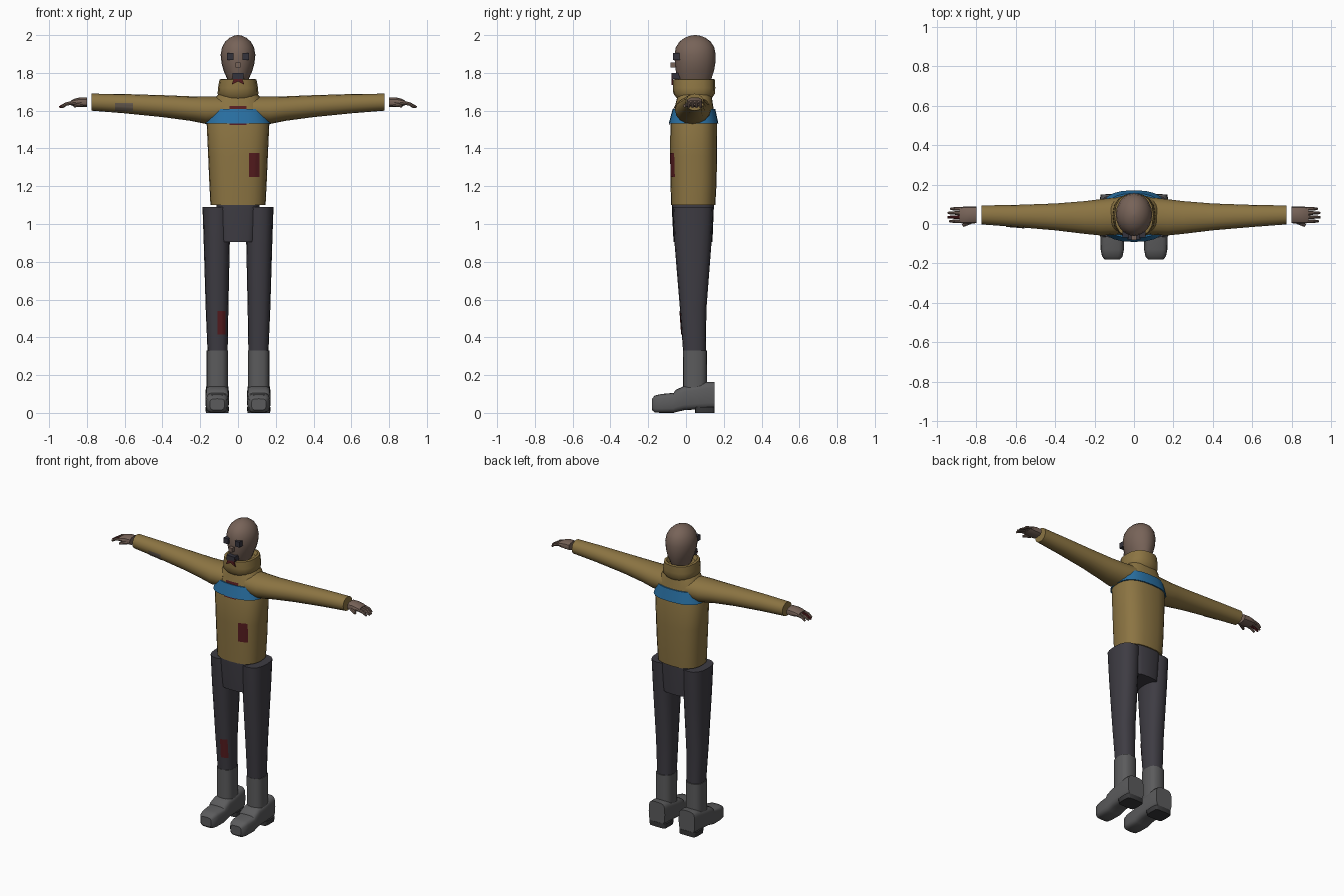
import bpy, bmesh, math
from mathutils import Vector
from mathutils.bvhtree import BVHTree


def material(name, rgb):
    m = bpy.data.materials.new(name)
    m.diffuse_color = (*rgb, 1)
    return m


TAN = material("mustard_cloth", (0.26, 0.175, 0.055))
BLUE = material("blue_band", (0.022, 0.16, 0.36))
TROUSER = material("charcoal_cloth", (0.048, 0.045, 0.056))
BOOT = material("grey_leather", (0.105, 0.105, 0.108))
SOLE = material("dark_rubber", (0.04, 0.04, 0.042))
SKIN = material("ashen_skin", (0.185, 0.125, 0.098))
RED = material("dark_red", (0.095, 0.012, 0.014))
DARK = material("dark_socket", (0.035, 0.033, 0.045))
TEAR = material("torn_lining", (0.13, 0.10, 0.075))


def finish(bm, name, mat, angle=38):
    bmesh.ops.recalc_face_normals(bm, faces=bm.faces)
    me = bpy.data.meshes.new(name)
    bm.to_mesh(me)
    bm.free()
    me.materials.append(mat)
    me.shade_smooth()
    me.set_sharp_from_angle(angle=math.radians(angle))
    ob = bpy.data.objects.new(name, me)
    bpy.context.collection.objects.link(ob)
    return ob


def loft(name, axis, secs, mat, n=20, power=2.0, side=1):
    """Sections (t, centre_a, centre_b, radius_a, radius_b) along an axis."""
    bm = bmesh.new()
    rings = []
    for t, ca, cb, ra, rb in secs:
        ring = []
        for i in range(n):
            th = 2 * math.pi * i / n
            c, s = math.cos(th), math.sin(th)
            a = ca + ra * math.copysign(abs(c) ** (2 / power), c)
            b = cb + rb * math.copysign(abs(s) ** (2 / power), s)
            x, y, z = {"x": (t, a, b), "y": (a, t, b), "z": (a, b, t)}[axis]
            ring.append(bm.verts.new((x * side, y, z)))
        rings.append(ring)
    for r0, r1 in zip(rings, rings[1:]):
        for i in range(n):
            j = (i + 1) % n
            bm.faces.new((r0[i], r0[j], r1[j], r1[i]))
    bm.faces.new(rings[0])
    bm.faces.new(rings[-1])
    return finish(bm, name, mat)


def box(name, lo, hi, mat):
    bm = bmesh.new()
    bmesh.ops.create_cube(bm, size=1)
    for v in bm.verts:
        v.co = [(l + h) / 2 + c * (h - l) for l, h, c in zip(lo, hi, v.co)]
    return finish(bm, name, mat)


def rod(name, p, q, r0, r1, mat, n=8):
    """Tapered rod between two points."""
    p, q = Vector(p), Vector(q)
    bm = bmesh.new()
    bmesh.ops.create_cone(bm, cap_ends=True, segments=n, radius1=r0, radius2=r1,
                          depth=(q - p).length)
    rot = (q - p).to_track_quat("Z", "Y")
    for v in bm.verts:
        v.co = rot @ v.co + (p + q) / 2
    return finish(bm, name, mat)


def patch(name, x0, x1, z0, z1, target, mat, off=0.004, n=8):
    """Surface patch laid onto the front of a target part."""
    me = target.data
    tree = BVHTree.FromPolygons([v.co for v in me.vertices],
                                [tuple(p.vertices) for p in me.polygons])
    bm = bmesh.new()
    grid = {}
    for i in range(n + 1):
        for j in range(n + 1):
            x, z = x0 + (x1 - x0) * i / n, z0 + (z1 - z0) * j / n
            hit = tree.ray_cast(Vector((x, -2, z)), Vector((0, 1, 0)))[0]
            if hit:
                grid[i, j] = bm.verts.new((x, hit.y - off, z))
    for i in range(n):
        for j in range(n):
            keys = ((i, j), (i + 1, j), (i + 1, j + 1), (i, j + 1))
            if all(k in grid for k in keys):
                bm.faces.new([grid[k] for k in keys])
    ob = finish(bm, name, mat)
    if ob.data.polygons and ob.data.polygons[0].normal.y > 0:
        ob.data.flip_normals()
    return ob


# Jacket body, chest band and collar
torso = loft("jacket_body", "z", [
    (1.10, 0, 0.038, 0.146, 0.117), (1.22, 0, 0.04, 0.152, 0.122),
    (1.36, 0, 0.04, 0.158, 0.124), (1.535, 0, 0.04, 0.166, 0.123),
    (1.61, 0, 0.042, 0.140, 0.104), (1.67, 0, 0.045, 0.120, 0.092),
    (1.70, 0, 0.045, 0.088, 0.085)], TAN, 24, 2.6)
loft("chest_band", "z", [
    (1.533, 0, 0.04, 0.174, 0.131), (1.608, 0, 0.042, 0.149, 0.113)],
    BLUE, 24, 2.6)
loft("collar", "z", [
    (1.665, 0, 0.044, 0.092, 0.092), (1.69, 0, 0.043, 0.108, 0.110),
    (1.72, 0, 0.043, 0.106, 0.112), (1.765, 0, 0.043, 0.098, 0.111),
    (1.768, 0, 0.043, 0.084, 0.097), (1.745, 0, 0.043, 0.07, 0.085)],
    TAN, 16, 2.4)
patch("chest_stain", -0.045, 0.045, 1.524, 1.624, torso, RED)
patch("belly_stain", 0.058, 0.115, 1.25, 1.375, torso, RED)

# Head and face
loft("head", "z", [
    (1.735, 0, 0.045, 0.045, 0.075), (1.77, 0, 0.045, 0.058, 0.090),
    (1.81, 0, 0.047, 0.076, 0.101), (1.85, 0, 0.048, 0.087, 0.107),
    (1.895, 0, 0.048, 0.092, 0.109), (1.935, 0, 0.048, 0.085, 0.102),
    (1.965, 0, 0.048, 0.068, 0.083), (1.985, 0, 0.048, 0.046, 0.057),
    (1.996, 0, 0.048, 0.023, 0.029), (2.0, 0, 0.048, 0.004, 0.005)],
    SKIN, 20)
box("nose", (-0.013, -0.082, 1.828), (0.013, -0.04, 1.856), SKIN)
box("mouth", (-0.03, -0.078, 1.768), (0.03, -0.03, 1.80), DARK)

# Jagged stain below the mouth
bm = bmesh.new()
zigzag = [(-0.034, 1.782), (0.034, 1.782), (0.024, 1.763), (0.034, 1.737),
          (0, 1.755), (-0.034, 1.737), (-0.024, 1.763)]
face = bm.faces.new([bm.verts.new((x, -0.078, z)) for x, z in zigzag])
ext = bmesh.ops.extrude_face_region(bm, geom=[face])
for v in ext["geom"]:
    if isinstance(v, bmesh.types.BMVert):
        v.co.y += 0.008
finish(bm, "chin_stain", RED)

# Hips
loft("hips", "z", [
    (0.905, 0, 0.037, 0.097, 0.103), (1.08, 0, 0.036, 0.113, 0.111),
    (1.10, 0, 0.036, 0.113, 0.111)], TROUSER, 20, 3.5)

for s, tag in ((1, "left"), (-1, "right")):
    box(tag + "_eye", (min(s * 0.025, s * 0.058), -0.068, 1.868),
        (max(s * 0.025, s * 0.058), -0.02, 1.904), DARK)

    # Sleeve
    sleeve = loft(tag + "_sleeve", "x", [
        (0.08, 0.04, 1.605, 0.095, 0.070), (0.17, 0.034, 1.603, 0.092, 0.073),
        (0.25, 0.033, 1.611, 0.083, 0.065), (0.40, 0.036, 1.624, 0.068, 0.058),
        (0.60, 0.041, 1.637, 0.056, 0.051), (0.775, 0.046, 1.645, 0.048, 0.045)],
        TAN, 16, 2.1, s)

    # Hand
    loft(tag + "_palm", "x", [
        (0.80, 0.046, 1.645, 0.042, 0.026), (0.835, 0.046, 1.645, 0.043, 0.026),
        (0.865, 0.045, 1.643, 0.043, 0.020), (0.885, 0.045, 1.641, 0.039, 0.013)],
        SKIN, 12, 2.5, s)
    for i, tip in enumerate((0.935, 0.945, 0.943, 0.93)):
        y = 0.014 + 0.021 * i
        col = RED if s < 0 and i == 1 else SKIN
        rod(f"{tag}_finger_{i}", (s * 0.875, y, 1.642), (s * 0.91, y, 1.635),
            0.010, 0.009, col)
        rod(f"{tag}_fingertip_{i}", (s * 0.908, y, 1.636), (s * tip, y, 1.618),
            0.009, 0.006, col)
    rod(tag + "_thumb", (s * 0.825, 0.015, 1.635), (s * 0.868, -0.008, 1.625),
        0.013, 0.008, SKIN)

    # Trouser leg
    leg = loft(tag + "_trouser_leg", "z", [
        (0.32, 0.108, 0.045, 0.053, 0.060), (0.55, 0.111, 0.038, 0.060, 0.070),
        (0.90, 0.1125, 0.037, 0.069, 0.098), (1.09, 0.114, 0.037, 0.074, 0.107)],
        TROUSER, 16, 2.5, s)

    # Boot
    loft(tag + "_boot_shaft", "z", [
        (0.08, 0.11, 0.047, 0.056, 0.063), (0.33, 0.11, 0.047, 0.056, 0.064)],
        BOOT, 16, 2.8, s)
    loft(tag + "_boot_foot", "y", [
        (-0.18, 0.11, 0.045, 0.038, 0.030), (-0.165, 0.11, 0.047, 0.052, 0.045),
        (-0.13, 0.11, 0.05, 0.059, 0.050), (-0.065, 0.11, 0.053, 0.061, 0.053),
        (-0.055, 0.11, 0.063, 0.062, 0.059), (-0.01, 0.11, 0.078, 0.062, 0.064),
        (0.05, 0.11, 0.084, 0.062, 0.066), (0.11, 0.11, 0.092, 0.062, 0.072),
        (0.15, 0.11, 0.093, 0.059, 0.071)], BOOT, 20, 4.0, s)
    loft(tag + "_boot_heel", "z", [
        (0.0, 0.11, 0.10, 0.060, 0.052), (0.032, 0.11, 0.10, 0.063, 0.052)],
        SOLE, 16, 6.0, s)

    # Stain and tear on the right limbs
    if s < 0:
        patch("leg_stain", -0.108, -0.065, 0.415, 0.54, leg, RED)
        patch("sleeve_tear", -0.65, -0.555, 1.597, 1.64, sleeve, TEAR)
